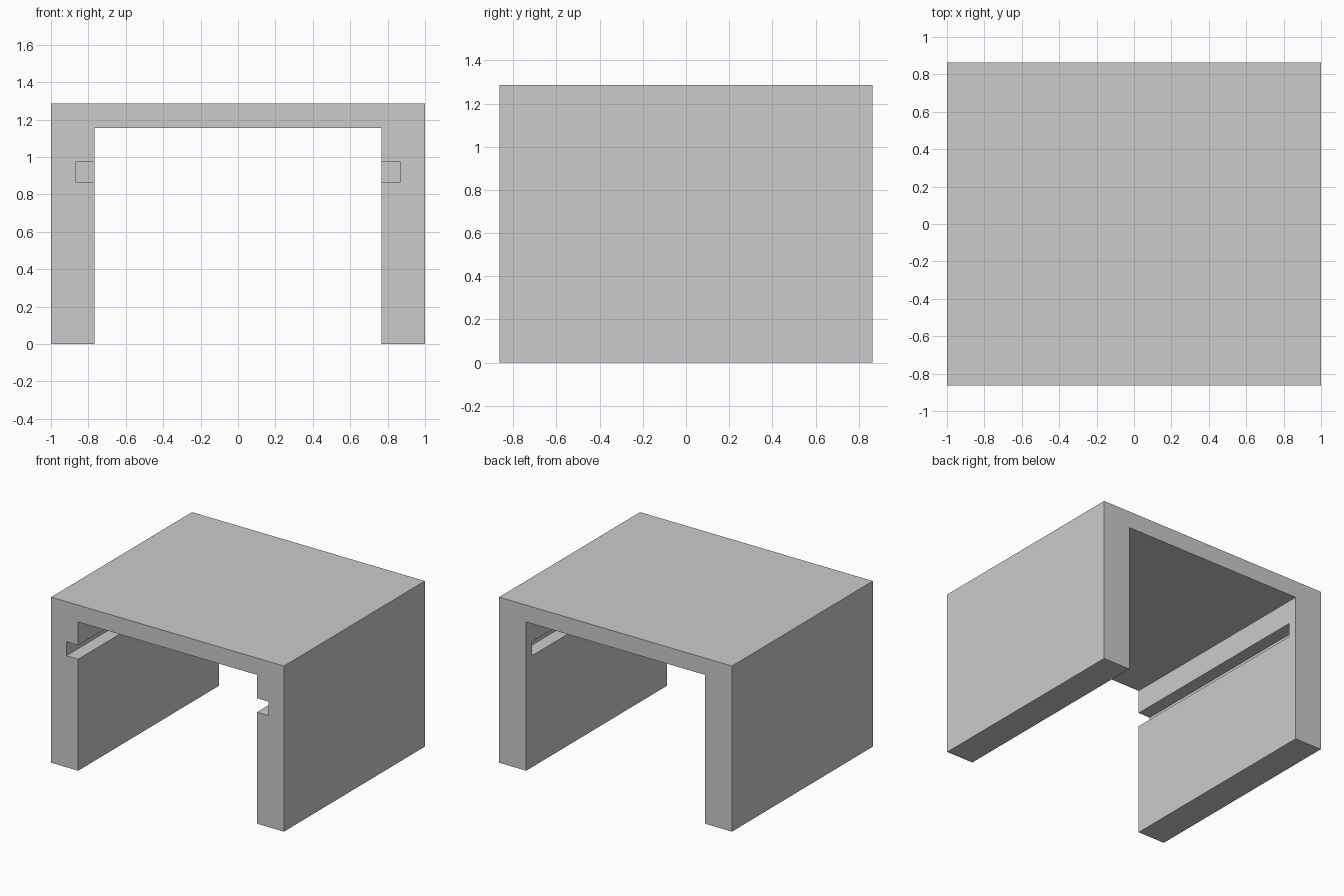
import bpy, bmesh

if "Cube" in bpy.data.objects:
    bpy.data.objects.remove(bpy.data.objects["Cube"])

HALF_DEPTH = 0.864
GROOVE_END = HALF_DEPTH - 0.072


def extrude_profile(name, points, y0, y1):
    """Solid made by extruding an x/z outline from y0 to y1."""
    bm = bmesh.new()
    face = bm.faces.new([bm.verts.new((x, y0, z)) for x, z in points])
    ext = bmesh.ops.extrude_face_region(bm, geom=[face])
    moved = [v for v in ext["geom"] if isinstance(v, bmesh.types.BMVert)]
    bmesh.ops.translate(bm, verts=moved, vec=(0, y1 - y0, 0))
    bmesh.ops.recalc_face_normals(bm, faces=bm.faces)
    mesh = bpy.data.meshes.new(name)
    bm.to_mesh(mesh)
    bm.free()
    obj = bpy.data.objects.new(name, mesh)
    bpy.context.collection.objects.link(obj)
    return obj


# Housing: two thick side walls joined by a thinner top
half = [(0.768, 1.155), (0.768, 0), (1, 0), (1, 1.286)]
outline = half + [(-x, z) for x, z in reversed(half)]
housing = extrude_profile("table_housing", outline, -HALF_DEPTH, HALF_DEPTH)

# Shelf runner grooves: one bar cuts both walls, open at the front only
bar = [(-0.869, 0.866), (0.869, 0.866), (0.869, 0.974), (-0.869, 0.974)]
cutter = extrude_profile("groove_cutter", bar, -1, GROOVE_END)
cutter.hide_render = True

cut = housing.modifiers.new("grooves", 'BOOLEAN')
cut.operation = 'DIFFERENCE'
cut.solver = 'EXACT'
cut.object = cutter
bpy.context.view_layer.objects.active = housing
bpy.ops.object.modifier_apply(modifier=cut.name)
bpy.data.objects.remove(cutter)
